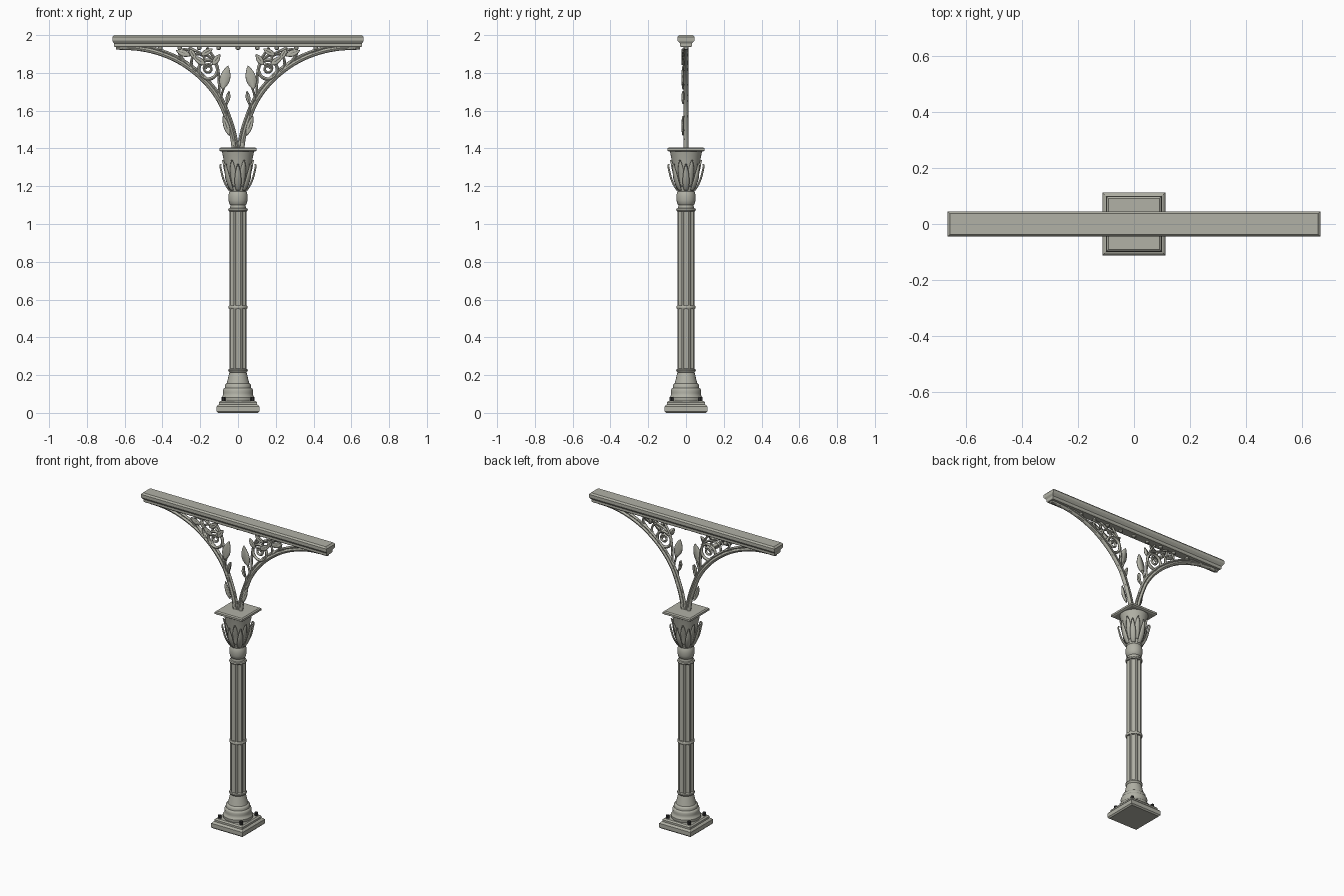
import bpy, bmesh, math
from mathutils import Vector

if "Cube" in bpy.data.objects:
    bpy.data.objects.remove(bpy.data.objects["Cube"])


def material(name, rgb):
    m = bpy.data.materials.new(name)
    m.diffuse_color = (*rgb, 1)
    m.use_nodes = True
    m.node_tree.nodes["Principled BSDF"].inputs["Base Color"].default_value = m.diffuse_color
    return m


STONE = material("warm grey paint", (0.44, 0.44, 0.38))
DARK = material("dark bolt metal", (0.03, 0.03, 0.03))


def finish(name, bm, mat=STONE, angle=35):
    bmesh.ops.recalc_face_normals(bm, faces=bm.faces)
    me = bpy.data.meshes.new(name)
    bm.to_mesh(me)
    bm.free()
    me.materials.append(mat)
    ob = bpy.data.objects.new(name, me)
    bpy.context.collection.objects.link(ob)
    bpy.ops.object.select_all(action='DESELECT')
    ob.select_set(True)
    bpy.context.view_layer.objects.active = ob
    bpy.ops.object.shade_smooth_by_angle(angle=math.radians(angle))
    return ob


def loft(bm, rings):
    """Skin closed rings of points and cap both ends."""
    loops = [[bm.verts.new(p) for p in ring] for ring in rings]
    n = len(loops[0])
    for a, b in zip(loops, loops[1:]):
        for i in range(n):
            bm.faces.new((a[i], a[(i + 1) % n], b[(i + 1) % n], b[i]))
    bm.faces.new(loops[0][::-1])
    bm.faces.new(loops[-1])


def box_stack(name, levels):
    """Rectangular moulding from (half x, half y, z) levels."""
    bm = bmesh.new()
    loft(bm, [[(sx * hx, sy * hy, z) for sx, sy in ((-1, -1), (1, -1), (1, 1), (-1, 1))]
              for hx, hy, z in levels])
    return finish(name, bm, angle=20)


def turned(name, profile, n=40):
    """Round part from (radius, z) points."""
    bm = bmesh.new()
    loft(bm, [[(r * math.cos(math.tau * i / n), r * math.sin(math.tau * i / n), z)
               for i in range(n)] for r, z in profile])
    return finish(name, bm)


def fluted(name, z0, z1, r=0.046, flutes=8, per=10):
    """Shaft with broad hollow flutes between narrow ribs."""
    n = flutes * per
    ring = []
    for i in range(n):
        a = math.tau * (i + per / 2) / n
        t = (i % per) / per
        rr = r - 0.008 * max(0, math.sin(math.pi * (t - 0.15) / 0.7)) ** 0.6 if 0.15 < t < 0.85 else r
        ring.append((rr * math.cos(a), rr * math.sin(a)))
    bm = bmesh.new()
    loft(bm, [[(x, y, z) for x, y in ring] for z in (z0, z1)])
    return finish(name, bm)


def smooth_path(pts, steps=8):
    """Catmull-Rom curve through the points."""
    p = [Vector(q) for q in pts]
    p = [2 * p[0] - p[1]] + p + [2 * p[-1] - p[-2]]
    out = []
    for a, b, c, d in zip(p, p[1:], p[2:], p[3:]):
        for k in range(steps):
            t = k / steps
            out.append(0.5 * (2 * b + (c - a) * t + (2 * a - 5 * b + 4 * c - d) * t * t
                              + (3 * b - a - 3 * c + d) * t ** 3))
    return out + [p[-2]]


def tubes(name, paths, radius, y=0.0, cyclic=False):
    """Round bars along (x, z) paths, repeated on the left and right."""
    cu = bpy.data.curves.new(name, 'CURVE')
    cu.dimensions = '3D'
    cu.bevel_depth = radius
    cu.bevel_resolution = 2
    cu.use_fill_caps = True
    for path in paths:
        for s in (-1, 1):
            sp = cu.splines.new('POLY')
            sp.points.add(len(path) - 1)
            sp.use_cyclic_u = cyclic
            for pt, q in zip(sp.points, path):
                pt.co = (s * q[0], y, q[1], 1)
    cu.materials.append(STONE)
    ob = bpy.data.objects.new(name, cu)
    bpy.context.collection.objects.link(ob)
    bpy.ops.object.select_all(action='DESELECT')
    ob.select_set(True)
    bpy.context.view_layer.objects.active = ob
    bpy.ops.object.convert(target='MESH')
    bpy.ops.object.shade_smooth_by_angle(angle=math.radians(45))


# Square stepped plinth and turned foot
box_stack("plinth", [(.105, .105, 0), (.113, .113, .008), (.113, .113, .034), (.106, .106, .042),
                     (.1, .1, .044), (.1, .1, .056), (.092, .092, .064)])
turned("foot", [(.085, .062), (.088, .07), (.088, .082), (.08, .092), (.078, .105), (.08, .118),
                (.076, .128), (.07, .132), (.07, .146), (.066, .152), (.06, .156), (.055, .175),
                (.049, .2), (.045, .215), (.05, .219), (.052, .225), (.05, .231), (.044, .234)])

# Hexagonal bolts on the plinth corners
bm = bmesh.new()
for sx in (-1, 1):
    for sy in (-1, 1):
        loft(bm, [[(sx * .077 + .011 * math.cos(k * math.pi / 3),
                    sy * .077 + .011 * math.sin(k * math.pi / 3), z) for k in range(6)]
                  for z in (.06, .083)])
finish("bolts", bm, DARK)

# Fluted shaft in two lengths with a ring between
fluted("lower_shaft", .23, .556)
fluted("upper_shaft", .556, 1.075)
turned("shaft_ring", [(.04, .549), (.048, .55), (.051, .556), (.051, .562), (.048, .568), (.04, .569)])
turned("neck", [(.042, 1.066), (.049, 1.068), (.052, 1.075), (.049, 1.082), (.042, 1.085),
                (.04, 1.1), (.046, 1.106), (.05, 1.125), (.051, 1.145), (.048, 1.165), (.043, 1.175)])

# Bell of the capital and its square cap
turned("capital_bell", [(.042, 1.165), (.046, 1.18), (.054, 1.21), (.062, 1.25), (.068, 1.29),
                        (.074, 1.33), (.081, 1.365), (.086, 1.388)])
box_stack("capital_cap", [(.09, .09, 1.383), (.098, .098, 1.388), (.098, .098, 1.4), (.091, .091, 1.406)])


def capital_leaves(name, spine, width, offset, count=8):
    """Curling leaves around the bell following an (r, z) spine."""
    path = smooth_path(spine, 4)
    bm = bmesh.new()
    for k in range(count):
        a = math.tau * (k + offset) / count
        out, side = Vector((math.cos(a), math.sin(a), 0)), Vector((-math.sin(a), math.cos(a), 0))
        rows = []
        for i, (r, z) in enumerate(path):
            t = i / (len(path) - 1)
            w = width * (0.35 + 0.65 * math.sin(math.pi * min(1, t * 1.1 + .1))) * (1 - t ** 4) + .001
            rows.append([bm.verts.new(out * (r - .006 * u * u) + side * (w * u) + Vector((0, 0, z)))
                         for u in (-1, -.5, 0, .5, 1)])
        for p, q in zip(rows, rows[1:]):
            for j in range(4):
                bm.faces.new((p[j], p[j + 1], q[j + 1], q[j]))
    ob = finish(name, bm, angle=50)
    mod = ob.modifiers.new("thickness", 'SOLIDIFY')
    mod.thickness = .005
    mod.offset = 0


capital_leaves("outer_capital_leaves", [(.05, 1.18), (.066, 1.205), (.081, 1.24), (.09, 1.275),
                                        (.096, 1.305), (.093, 1.318)], .016, 0)
capital_leaves("inner_capital_leaves", [(.055, 1.2), (.066, 1.25), (.077, 1.29), (.086, 1.325),
                                        (.09, 1.338)], .015, .5)

# Top beam with moulded edges and studs below
box_stack("beam", [(.652, .027, 1.936), (.656, .031, 1.942), (.656, .031, 1.955), (.664, .042, 1.967),
                   (.665, .045, 1.972), (.665, .045, 1.99), (.655, .037, 2.0)])
bm = bmesh.new()
for i in range(-6, 7):
    loft(bm, [[(i * .103 + r * math.cos(k * math.tau / 12), r * math.sin(k * math.tau / 12), z)
               for k in range(12)] for r, z in ((.006, 1.922), (.012, 1.927), (.012, 1.94))])
finish("beam_studs", bm)

# Arched double bars of the brackets
arch = smooth_path([(.02, 1.395), (.032, 1.47), (.056, 1.55), (.095, 1.645), (.15, 1.725), (.22, 1.795),
                    (.31, 1.858), (.41, 1.902), (.52, 1.928), (.645, 1.936)])
inner = []
for i, p in enumerate(arch):
    d = (arch[min(i + 1, len(arch) - 1)] - arch[max(i - 1, 0)]).normalized()
    inner.append(p + Vector((-d.y, d.x)) * .017)
tubes("bracket_arches", [arch], .0125)
tubes("bracket_inner_bars", [[p for p in inner if p.y < 1.945]], .008)

# Scrolling vines between arch and beam
ring = [(.158 + .05 * math.cos(k * math.tau / 28), 1.817 + .05 * math.sin(k * math.tau / 28)) for k in range(28)]
curl = [(.158 + (.012 + .0006 * k) * math.cos(k * .38), 1.822 + (.012 + .0006 * k) * math.sin(k * .38))
        for k in range(24)]
tubes("vine_rings", [ring], .009, -.003, True)
tubes("vines", [curl] + [smooth_path(p, 6) for p in (
    [(.098, 1.67), (.1, 1.74), (.105, 1.81), (.125, 1.875), (.165, 1.935)],
    [(.17, 1.755), (.235, 1.82), (.245, 1.87), (.215, 1.9), (.18, 1.885), (.185, 1.86)],
    [(.22, 1.8), (.285, 1.865), (.31, 1.9), (.29, 1.925), (.255, 1.915), (.262, 1.89)],
    [(.11, 1.85), (.15, 1.885), (.2, 1.905), (.26, 1.935)])], .007, -.003)
tubes("vine_shoots", [smooth_path(p, 6) for p in (
    [(.06, 1.57), (.064, 1.62), (.052, 1.66), (.047, 1.7)],
    [(.092, 1.65), (.085, 1.69), (.072, 1.73)])], .006, -.008)

# Flat pointed leaves: centre x, z, length, width, angle
bm = bmesh.new()
for cx, cz, length, width, deg in ((.068, 1.775, .13, .052, 104), (.053, 1.67, .07, .02, 100),
                                   (.062, 1.52, .11, .028, 72), (.115, 1.87, .07, .03, 125),
                                   (.205, 1.865, .08, .03, 35), (.29, 1.905, .08, .032, 20),
                                   (.165, 1.91, .07, .028, 150), (.24, 1.9, .06, .026, 60)):
    a = math.radians(deg)
    for s in (-1, 1):
        rows = []
        for i in range(11):
            t = i / 10
            w = width / 2 * math.sin(math.pi * t) ** .8 * (1.15 - .3 * t) + .0008
            row = []
            for u in (-1, 0, 1):
                l = (t - .5) * length
                row.append(bm.verts.new((s * (cx + l * math.cos(a) - w * u * math.sin(a)),
                                         -.016 - .006 * abs(u) * math.sin(math.pi * t),
                                         cz + l * math.sin(a) + w * u * math.cos(a))))
            rows.append(row)
        for p, q in zip(rows, rows[1:]):
            for j in range(2):
                bm.faces.new((p[j], p[j + 1], q[j + 1], q[j]))
leaves = finish("bracket_leaves", bm)
mod = leaves.modifiers.new("thickness", 'SOLIDIFY')
mod.thickness = .006
mod.offset = 0
